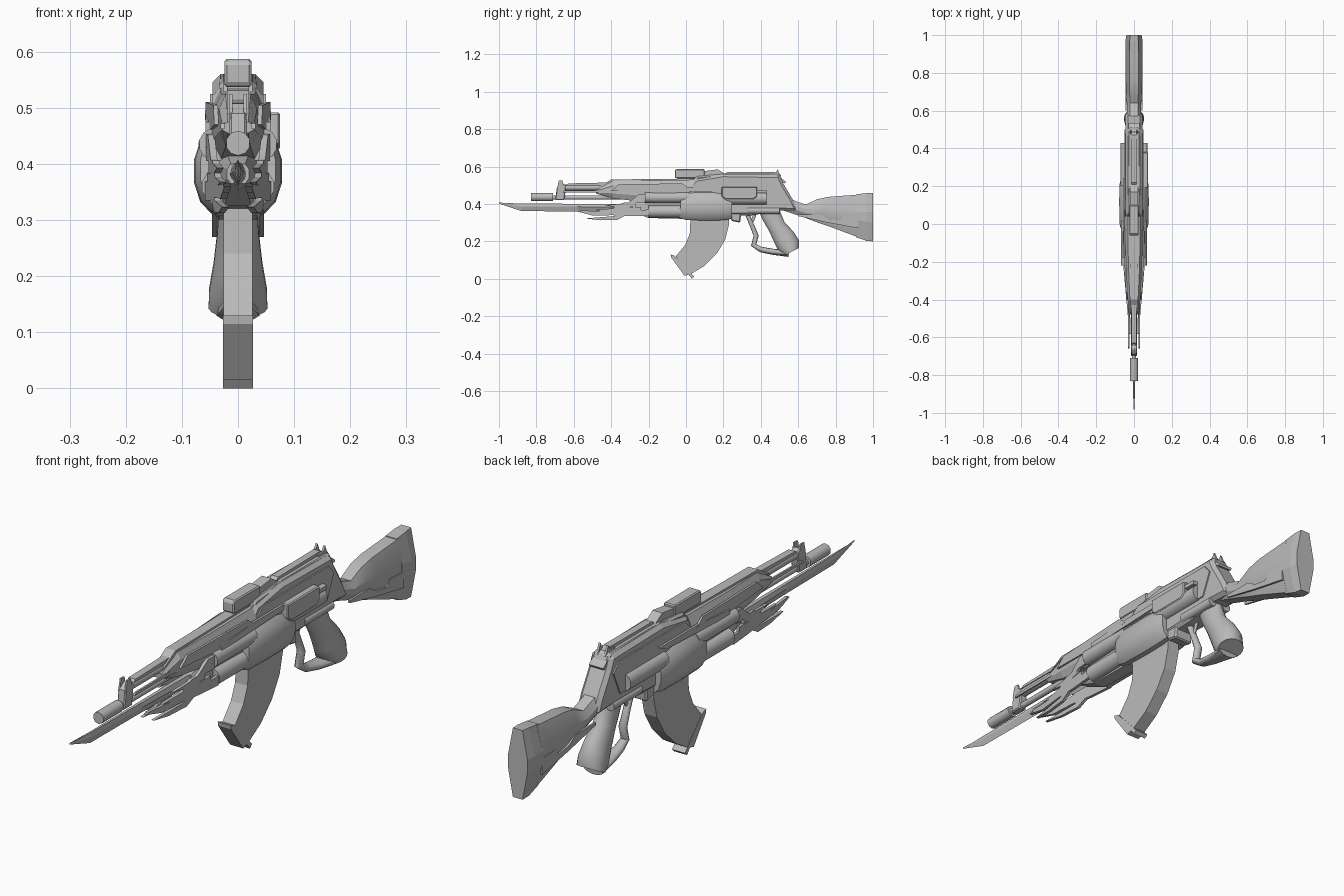
import bpy, bmesh, math
from mathutils import Vector

metal = bpy.data.materials.new("grey metal")
metal.diffuse_color = (0.5, 0.5, 0.5, 1)


def finish(name, bm, bevel=0.0, mirror=False, smooth=None):
    bmesh.ops.recalc_face_normals(bm, faces=bm.faces)
    me = bpy.data.meshes.new(name)
    bm.to_mesh(me)
    bm.free()
    ob = bpy.data.objects.new(name, me)
    bpy.context.collection.objects.link(ob)
    me.materials.append(metal)
    if bevel:
        m = ob.modifiers.new("bevel", 'BEVEL')
        m.width, m.segments, m.limit_method = bevel, 1, 'ANGLE'
        m.angle_limit = math.radians(50)
    if mirror:
        ob.modifiers.new("mirror", 'MIRROR').use_mirror_merge = False
    if smooth:
        bpy.context.view_layer.objects.active = ob
        ob.select_set(True)
        bpy.ops.object.shade_smooth_by_angle(angle=math.radians(smooth))
        ob.select_set(False)
    return ob


def skin(name, rings, **kw):
    """Closed surface through a list of equal-sized rings."""
    bm = bmesh.new()
    vs = [[bm.verts.new(p) for p in r] for r in rings]
    n = len(vs[0])
    for a, b in zip(vs, vs[1:]):
        for i in range(n):
            bm.faces.new((a[i], a[(i + 1) % n], b[(i + 1) % n], b[i]))
    bm.faces.new(vs[0])
    bm.faces.new(vs[-1])
    return finish(name, bm, **kw)


def slab(name, pts, x0, x1, lean=0.0, y0=0.0, **kw):
    """Side outline (y, z) given thickness from x0 to x1, optionally raked in plan."""
    return skin(name, [[(x + lean * (y - y0), y, z) for y, z in pts] for x in (x0, x1)], **kw)


def loft(name, secs, cut=0.35, **kw):
    """Chamfered box body: stations (y, z low, z high, half width)."""
    rings = []
    for y, a, b, w in secs:
        c, d = w * cut, (b - a) * cut * 0.8
        rings.append([(w, y, a + d), (w, y, b - d), (w - c, y, b), (c - w, y, b),
                      (-w, y, b - d), (-w, y, a + d), (c - w, y, a), (w - c, y, a)])
    return skin(name, rings, **kw)


def tube(name, st, sides=16, **kw):
    """Oval tube: stations (x, y, z, radius across x, radius in the side plane)."""
    rings = []
    for i, s in enumerate(st):
        a, b = st[max(i - 1, 0)], st[min(i + 1, len(st) - 1)]
        t = Vector((0, b[1] - a[1], b[2] - a[2])).normalized()
        nrm = Vector((0, -t.z, t.y))
        ring = []
        for k in range(sides):
            q = 2 * math.pi * (k + 0.5) / sides
            ring.append(Vector(s[:3]) + Vector((s[3] * math.cos(q), 0, 0)) + nrm * s[4] * math.sin(q))
        rings.append(ring)
    return skin(name, rings, **kw)


def rod(name, x, z, ya, yb, r, sides=12, **kw):
    return tube(name, [(x, ya, z, r, r), (x, yb, z, r, r)], sides, smooth=40, **kw)


# --- barrel group ---
rod("barrel", 0, 0.435, -0.72, -0.2, 0.012)
rod("muzzle", 0, 0.437, -0.83, -0.71, 0.022, 10)
rod("gas_tube", 0, 0.488, -0.66, -0.42, 0.016)
slab("front_sight_base", [(-0.70, 0.42), (-0.65, 0.42), (-0.64, 0.50), (-0.66, 0.51), (-0.69, 0.49)],
     -0.016, 0.016, bevel=0.004)
slab("front_sight_ear", [(-0.69, 0.48), (-0.65, 0.48), (-0.66, 0.525), (-0.68, 0.525)],
     0.01, 0.016, mirror=True)
slab("gas_tube_cover", [(-0.64, 0.50), (-0.42, 0.50), (-0.41, 0.515), (-0.63, 0.51)], -0.014, 0.014)
slab("side_rail", [(-0.66, 0.462), (-0.42, 0.462), (-0.42, 0.474), (-0.65, 0.472)], 0.024, 0.031, mirror=True)

# --- bayonet blade ---
bm = bmesh.new()
edge = [(-1.0, 0.402), (-0.88, 0.362), (-0.58, 0.36), (-0.2, 0.35)]
spine = [(-1.0, 0.403), (-0.88, 0.402), (-0.58, 0.401), (-0.2, 0.40)]
skin("blade", [[(0, *e), (w, e[0], (e[1] + s[1]) / 2 + 0.005), (w * 0.6, *s), (-w * 0.6, *s),
                (-w, e[0], (e[1] + s[1]) / 2 + 0.005)]
               for e, s, w in zip(edge, spine, (0.0005, 0.006, 0.010, 0.016))])
bm.free()

# --- swept feather plates on both sides of the blade ---
for i, (y, z, ln) in enumerate([(-0.20, 0.36, 0.20), (-0.24, 0.385, 0.23), (-0.27, 0.41, 0.24),
                                (-0.22, 0.43, 0.21), (-0.20, 0.455, 0.18)]):
    slab(f"feather_{i + 1}", [(y, z), (y - ln * 0.3, z - 0.004), (y - ln * 0.62, z - 0.05),
                              (y - ln * 1.3, z - 0.062 + 0.012 * (i == 2)), (y - ln * 0.95, z - 0.072),
                              (y - ln * 0.55, z - 0.07), (y - ln * 0.2, z - 0.025), (y, z - 0.025)]
         if i else [(y, 0.37), (y - 0.16, 0.36), (y - 0.37, 0.365), (y - 0.34, 0.348), (y - 0.1, 0.335), (y, 0.335)],
         0.042, 0.054, lean=0.09, y0=-0.25, mirror=True)

# --- handguard ---
loft("handguard", [(-0.48, 0.455, 0.475, 0.028), (-0.39, 0.43, 0.524, 0.034), (-0.22, 0.41, 0.525, 0.046),
                   (0.04, 0.40, 0.53, 0.05)])
slab("handguard_top", [(-0.47, 0.49), (-0.40, 0.531), (0.05, 0.536), (0.05, 0.50), (-0.38, 0.50)], -0.02, 0.02)
slab("handguard_panel", [(-0.40, 0.47), (-0.36, 0.505), (-0.02, 0.51), (0.02, 0.48), (-0.2, 0.46)],
     0.036, 0.044, lean=0.04, y0=-0.36, mirror=True)
loft("lower_handguard", [(-0.30, 0.365, 0.40, 0.02), (-0.20, 0.325, 0.43, 0.036), (0.0, 0.32, 0.44, 0.042)])

# --- side cylinders and swollen fairings ---
rod("side_cylinder", 0.040, 0.435, -0.22, 0.02, 0.030, mirror=True)
rod("lower_cylinder", 0.032, 0.36, -0.20, 0.02, 0.033, mirror=True)
rod("rear_cylinder", 0.038, 0.43, 0.2, 0.43, 0.034, mirror=True)
tube("fairing", [(0.034, -0.03, 0.39, 0.034, 0.068), (0.036, 0.0, 0.388, 0.042, 0.076),
                 (0.036, 0.12, 0.387, 0.044, 0.078), (0.036, 0.21, 0.385, 0.042, 0.074),
                 (0.034, 0.245, 0.385, 0.034, 0.066)], 12, mirror=True, smooth=35)
slab("fairing_strap", [(-0.18, 0.455), (0.2, 0.47), (0.24, 0.49), (0.0, 0.49), (-0.18, 0.475)], 0.04, 0.058, mirror=True)

# --- receiver ---
slab("receiver", [(0.02, 0.33), (0.36, 0.34), (0.50, 0.365), (0.60, 0.36), (0.57, 0.425), (0.52, 0.51),
                  (0.50, 0.555), (0.20, 0.56), (0.05, 0.535), (0.02, 0.50)], -0.045, 0.045, bevel=0.014)
slab("top_cover", [(0.03, 0.52), (0.06, 0.548), (0.19, 0.56), (0.50, 0.56), (0.52, 0.52)], -0.034, 0.034, bevel=0.008)
slab("receiver_side_plate", [(0.04, 0.49), (0.08, 0.525), (0.47, 0.525), (0.50, 0.49), (0.46, 0.40), (0.40, 0.40)],
     0.044, 0.05, mirror=True)
slab("side_box", [(0.19, 0.44), (0.21, 0.425), (0.36, 0.425), (0.38, 0.44), (0.38, 0.492), (0.19, 0.492)],
     0.045, 0.075, lean=0, bevel=0.004)
slab("bolt_handle", [(0.37, 0.46), (0.43, 0.46), (0.43, 0.475), (0.37, 0.475)], 0.04, 0.07)
slab("lower_lug", [(0.24, 0.31), (0.29, 0.30), (0.30, 0.40), (0.24, 0.40)], -0.04, 0.04, bevel=0.006)

# --- top optic and rail ---
slab("optic", [(-0.06, 0.542), (-0.05, 0.537), (0.09, 0.537), (0.10, 0.548), (0.10, 0.587), (-0.05, 0.587), (-0.06, 0.58)],
     -0.024, 0.024, bevel=0.004)
slab("optic_mount", [(0.02, 0.53), (0.09, 0.575), (0.17, 0.585), (0.21, 0.56), (0.24, 0.55)], -0.02, 0.02)
slab("top_rail", [(0.2, 0.555), (0.22, 0.57), (0.47, 0.572), (0.50, 0.55)], -0.014, 0.014)
slab("rear_sight_ear", [(0.45, 0.55), (0.51, 0.55), (0.50, 0.562), (0.49, 0.586), (0.48, 0.568), (0.45, 0.566)],
     0.012, 0.02, mirror=True)
slab("rear_hook", [(0.48, 0.525), (0.53, 0.51), (0.535, 0.518), (0.50, 0.545)], -0.03, 0.03)

# --- stock ---
loft("stock", [(0.50, 0.372, 0.47, 0.036), (0.56, 0.352, 0.425, 0.038), (0.64, 0.325, 0.397, 0.038),
               (0.70, 0.302, 0.425, 0.042), (0.76, 0.282, 0.438, 0.044), (0.92, 0.222, 0.45, 0.044)], cut=0.45, smooth=25)
loft("butt_plate", [(0.91, 0.222, 0.452, 0.046), (0.965, 0.203, 0.458, 0.046), (1.0, 0.2, 0.46, 0.04)], cut=0.5)
slab("stock_panel", [(0.60, 0.345), (0.72, 0.345), (0.76, 0.32), (0.82, 0.31), (0.84, 0.335), (0.92, 0.33),
                     (0.92, 0.27), (0.76, 0.30), (0.60, 0.335)], 0.038, 0.046, mirror=True)

# --- curved magazine ---
slab("magazine", [(0.025, 0.34), (0.02, 0.24), (-0.005, 0.18), (-0.055, 0.12), (0.025, 0.025), (0.10, 0.07),
                  (0.165, 0.135), (0.21, 0.21), (0.23, 0.29), (0.23, 0.34)], -0.026, 0.026)
slab("magazine_foot", [(-0.082, 0.13), (-0.06, 0.123), (0.045, 0.012), (0.032, 0.0), (0.015, 0.022), (-0.008, 0.016), (-0.08, 0.115)],
     -0.027, 0.027)

# --- grip, guard and trigger ---
tube("grip", [(0, 0.44, 0.38, 0.030, 0.055), (0, 0.46, 0.33, 0.034, 0.052), (0, 0.485, 0.28, 0.037, 0.048),
              (0, 0.525, 0.22, 0.044, 0.060), (0, 0.55, 0.175, 0.052, 0.063), (0, 0.565, 0.145, 0.053, 0.045)],
     20, smooth=50)
tube("grip_guard", [(0, 0.33, 0.34, 0.014, 0.012), (0, 0.355, 0.28, 0.014, 0.012), (0, 0.375, 0.23, 0.016, 0.014),
                    (0, 0.362, 0.18, 0.016, 0.015), (0, 0.40, 0.157, 0.02, 0.015), (0, 0.46, 0.145, 0.03, 0.016),
                    (0, 0.55, 0.135, 0.04, 0.018)], 10, smooth=50)
tube("trigger", [(0, 0.37, 0.36, 0.006, 0.012), (0, 0.36, 0.32, 0.006, 0.009), (0, 0.345, 0.29, 0.006, 0.006)], 8, smooth=50)
rod("grip_pivot", 0.034, 0.365, 0.33, 0.50, 0.018, mirror=True)
